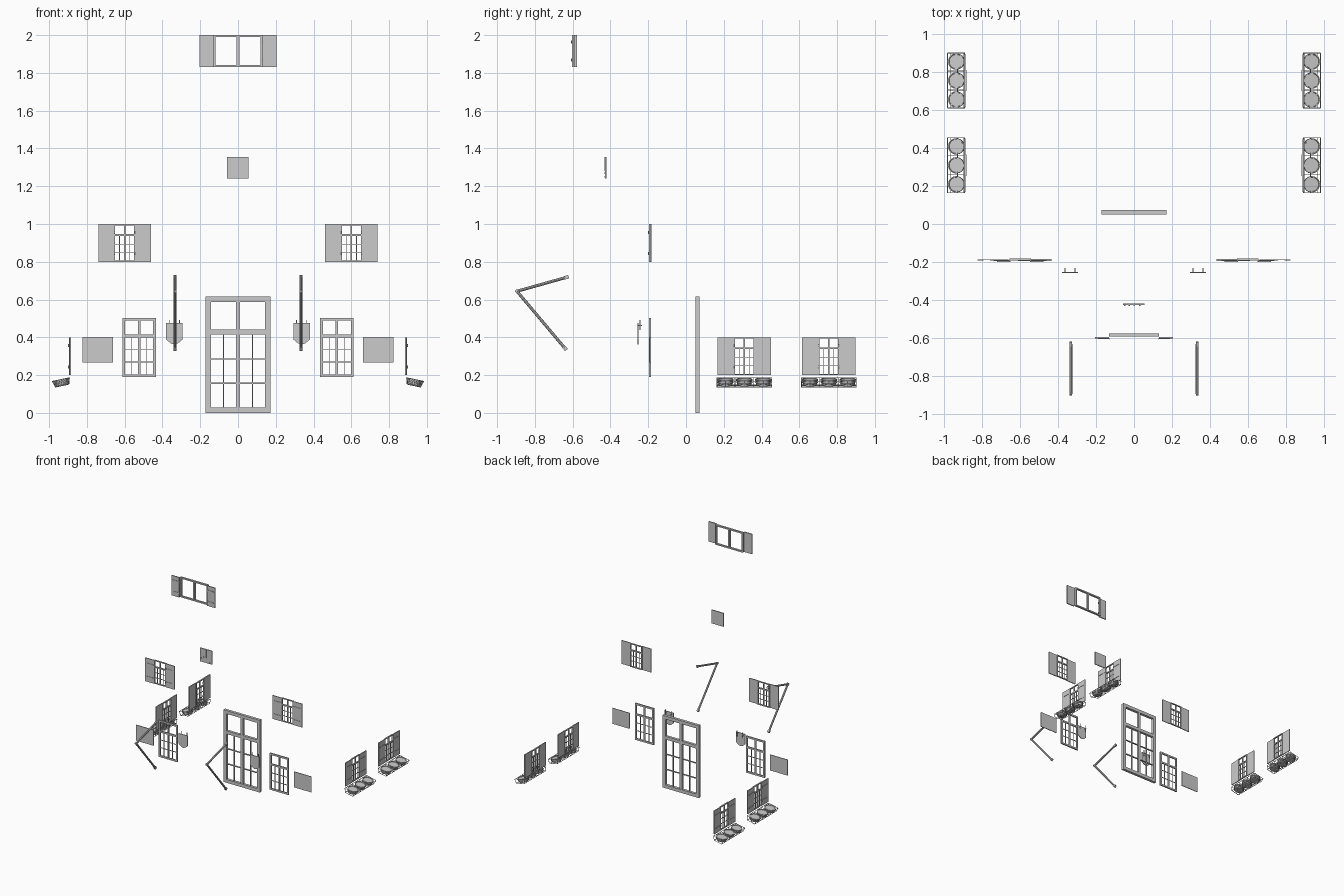
import bpy, bmesh, math
from mathutils import Matrix, Vector

if "Cube" in bpy.data.objects:
    bpy.data.objects.remove(bpy.data.objects["Cube"])


def finish(bm, name, mat=Matrix(), smooth=False):
    bmesh.ops.transform(bm, matrix=mat, verts=bm.verts)
    bmesh.ops.recalc_face_normals(bm, faces=bm.faces)
    me = bpy.data.meshes.new(name)
    bm.to_mesh(me)
    bm.free()
    ob = bpy.data.objects.new(name, me)
    bpy.context.collection.objects.link(ob)
    if smooth:
        bpy.context.view_layer.objects.active = ob
        ob.select_set(True)
        bpy.ops.object.shade_smooth_by_angle(angle=math.radians(40))
        ob.select_set(False)
    return ob


def box(bm, x0, x1, y0, y1, z0, z1):
    m = Matrix.Translation(((x0 + x1) / 2, (y0 + y1) / 2, (z0 + z1) / 2))
    m = m @ Matrix.Diagonal((x1 - x0, y1 - y0, z1 - z0, 1))
    bmesh.ops.create_cube(bm, size=1, matrix=m)


def rod(bm, a, b, r, sides=6):
    a, b = Vector(a), Vector(b)
    d = b - a
    m = Matrix.Translation((a + b) / 2) @ d.to_track_quat('Z', 'Y').to_matrix().to_4x4()
    bmesh.ops.create_cone(bm, cap_ends=True, segments=sides, radius1=r, radius2=r,
                          depth=d.length, matrix=m)


def lathe(bm, profile, centre, n=20):
    rings = []
    for r, z in profile:
        rings.append([bm.verts.new((centre[0] + r * math.cos(2 * math.pi * i / n),
                                    centre[1] + r * math.sin(2 * math.pi * i / n), z))
                      for i in range(n)])
    for p, q in zip(rings, rings[1:]):
        for i in range(n):
            bm.faces.new((p[i], p[(i + 1) % n], q[(i + 1) % n], q[i]))
    bm.faces.new(rings[0])
    bm.faces.new(rings[-1])


# Frame with mullion, optional transom and glazing bars; local front is -y
def frame(name, mat, w, h, depth, rim, mull, transom=None, rows=1, cols=1, bar=0.005):
    bm = bmesh.new()
    x, d = w / 2, depth / 2
    box(bm, -x, -x + rim, -d, d, 0, h)
    box(bm, x - rim, x, -d, d, 0, h)
    box(bm, -x + rim, x - rim, -d, d, 0, rim)
    box(bm, -x + rim, x - rim, -d, d, h - rim, h)
    box(bm, -mull / 2, mull / 2, -d * 0.9, d * 0.9, rim, h - rim)
    top = h - rim
    if transom:
        box(bm, -x + rim, x - rim, -d * 0.95, d * 0.95, transom[0], transom[1])
        top = transom[0]
    for s in (-1, 1):
        lo, hi = sorted((s * mull / 2, s * (x - rim)))
        for c in range(1, cols):
            u = lo + (hi - lo) * c / cols
            box(bm, u - bar / 2, u + bar / 2, -d * 0.5, d * 0.5, rim, top)
        for k in range(1, rows):
            z = rim + (top - rim) * k / rows
            box(bm, lo, hi, -d * 0.5, d * 0.5, z - bar / 2, z + bar / 2)
    return finish(bm, name, mat)


# Pair of open shutters with strap hinges
def shutters(name, mat, inner, outer, h, y0, y1):
    bm = bmesh.new()
    for s in (-1, 1):
        lo, hi = sorted((s * inner, s * outer))
        box(bm, lo, hi, y0, y1, 0, h)
        for t in (0.22, 0.78):
            lo, hi = sorted((s * (inner - 0.004), s * (inner + (outer - inner) * 0.8)))
            box(bm, lo, hi, y0 - 0.003, y0, h * t - 0.004, h * t + 0.004)
            rod(bm, (s * inner, y0 - 0.001, h * t - 0.008),
                (s * inner, y0 - 0.001, h * t + 0.008), 0.003)
    finish(bm, name, mat)


T = Matrix.Translation

# Tall central doorway
frame("door_frame", T((0, 0.061, 0)), 0.342, 0.615, 0.023, 0.028, 0.02, (0.415, 0.442), 3, 2, 0.006)

# Gable window
frame("gable_window", T((0, -0.585, 1.83)), 0.262, 0.17, 0.016, 0.011, 0.014)
shutters("gable_shutters", T((0, -0.585, 1.83)), 0.131, 0.205, 0.17, -0.019, -0.010)

# Small hatch under the gable
bm = bmesh.new()
box(bm, -0.059, 0.056, -0.428, -0.42, 1.24, 1.355)
box(bm, -0.003, 0.003, -0.432, -0.428, 1.285, 1.355)
box(bm, -0.03, -0.025, -0.431, -0.428, 1.33, 1.355)
for x, z in ((-0.05, 1.27), (-0.025, 1.285), (0.03, 1.25)):
    box(bm, x - 0.004, x + 0.004, -0.431, -0.428, z - 0.004, z + 0.004)
finish(bm, "small_hatch")

for s in (-1, 1):
    side = "left" if s < 0 else "right"
    # Upper and lower front windows
    up = T((s * 0.6, -0.188, 0.80))
    frame(side + "_upper_window", up, 0.114, 0.20, 0.011, 0.007, 0.009, (0.137, 0.147), 3, 2, 0.003)
    shutters(side + "_upper_shutters", up, 0.055, 0.139, 0.20, -0.008, -0.001)
    frame(side + "_lower_window", T((s * 0.523, -0.19, 0.19)), 0.176, 0.312, 0.011,
          0.014, 0.012, (0.21, 0.224), 3, 2, 0.004)

    # Planked wall panel
    bm = bmesh.new()
    for i in range(5):
        x = s * (0.662 + 0.0325 * (i + 0.5))
        y = -0.192 + 0.001 * (i % 2)
        box(bm, x - 0.01625, x + 0.01625, y, -0.186, 0.268, 0.402)
    finish(bm, side + "_wall_panel")

    # Shield sign hung on two pins
    bm = bmesh.new()
    cx = s * 0.337
    outline = ((-0.043, 0.475), (0.043, 0.475), (0.043, 0.388), (0.02, 0.369),
               (0, 0.362), (-0.02, 0.369), (-0.043, 0.388))
    f = bm.faces.new([bm.verts.new((cx + x, -0.257, z)) for x, z in outline])
    ext = bmesh.ops.extrude_face_region(bm, geom=[f])['geom']
    bmesh.ops.translate(bm, vec=(0, 0.005, 0), verts=[v for v in ext if isinstance(v, bmesh.types.BMVert)])
    for u in (-0.027, 0.027):
        rod(bm, (cx + u, -0.253, 0.462), (cx + u, -0.232, 0.462), 0.003)
        rod(bm, (cx + u, -0.243, 0.44), (cx + u, -0.243, 0.492), 0.003)
    finish(bm, side + "_shield_sign")

    # Angled bracket: two square struts with end blocks
    bm = bmesh.new()
    px = s * 0.333
    pts = [(px, -0.632, 0.718), (px, -0.895, 0.644), (px, -0.64, 0.341)]
    for a, b in ((pts[0], pts[1]), (pts[1], pts[2])):
        rod(bm, a, b, 0.008, 8)
    for p, q in ((pts[0], pts[1]), (pts[2], pts[1])):
        d = Vector(q) - Vector(p)
        m = T(p) @ d.to_track_quat('Z', 'X').to_matrix().to_4x4()
        bmesh.ops.create_cube(bm, size=1, matrix=m @ Matrix.Diagonal((0.019, 0.015, 0.022, 1)))
    rod(bm, (px - 0.007, -0.895, 0.644), (px + 0.007, -0.895, 0.644), 0.01, 10)
    finish(bm, side + "_bracket_arm")

    # Side windows with planters beneath
    for row, yc in (("front", 0.309), ("rear", 0.756)):
        tag = side + "_" + row
        m = T((s * 0.889, yc, 0.20)) @ Matrix.Rotation(s * math.pi / 2, 4, 'Z')
        frame(tag + "_side_window", m, 0.112, 0.20, 0.011, 0.007, 0.009, (0.137, 0.147), 3, 2, 0.003)
        shutters(tag + "_side_shutters", m, 0.055, 0.141, 0.20, -0.007, 0)

        # Tilted pots, outer edge low
        tilt = T((s * 0.935, yc, 0.165)) @ Matrix.Rotation(s * math.radians(12), 4, 'Y')
        bm = bmesh.new()
        for k in (-1, 0, 1):
            lathe(bm, ((0.034, -0.019), (0.038, 0.004), (0.043, 0.005), (0.043, 0.014),
                       (0.038, 0.014), (0.037, 0.009)), (0, k * 0.1))
        finish(bm, tag + "_flower_pots", tilt, True)

        # Wire holder: rails, ribs and hoops
        bm = bmesh.new()
        for u, z in ((-0.046, 0.012), (0.046, 0.012), (-0.036, -0.021), (0.036, -0.021), (0, -0.021)):
            rod(bm, (u, -0.145, z), (u, 0.145, z), 0.0022)
        for v in (-0.145, -0.1, -0.05, 0, 0.05, 0.1, 0.145):
            rod(bm, (-0.036, v, -0.021), (0.036, v, -0.021), 0.0022)
            for u in (-1, 1):
                rod(bm, (u * 0.036, v, -0.021), (u * 0.046, v, 0.012), 0.0022)
        for v in (-0.145, -0.05, 0.05, 0.145):
            rod(bm, (-0.046, v, 0.012), (0.046, v, 0.012), 0.002)
        for k in (-1, 0, 1):
            for r, z in ((0.041, -0.004), (0.038, -0.014)):
                hoop = [(r * math.cos(math.pi * i / 8), k * 0.1 + r * math.sin(math.pi * i / 8), z)
                        for i in range(16)]
                for i in range(16):
                    rod(bm, hoop[i], hoop[(i + 1) % 16], 0.002)
        finish(bm, tag + "_wire_holder", tilt)
